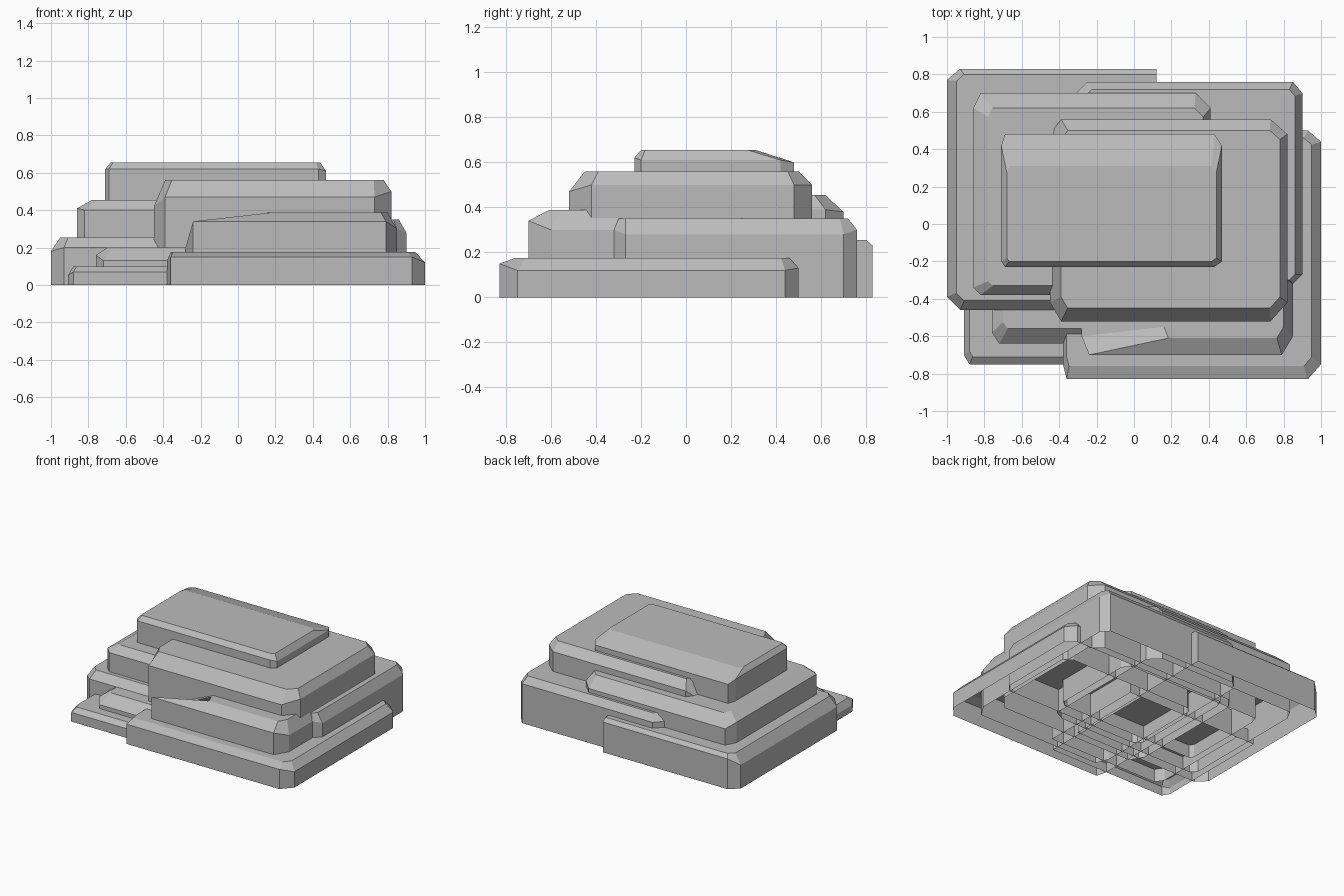
import bpy
import bmesh

cube = bpy.data.objects.get("Cube")
if cube:
    bpy.data.objects.remove(cube, do_unlink=True)

stone = bpy.data.materials.new("grey_stone")
stone.use_nodes = True
stone.diffuse_color = (0.5, 0.5, 0.5, 1)
stone.node_tree.nodes["Principled BSDF"].inputs["Base Color"].default_value = (0.5, 0.5, 0.5, 1)


def ring(bm, left, right, front, back, cut, heights):
    """Rectangle with cut corners, counter-clockwise from the front left.

    heights holds one z per side: left, right, front, back."""
    zl, zr, zf, zb = heights
    cl, cr, cf, cb = cut
    # a side with no inset keeps square corners
    points = [
        (left + cl, front, zf), (right - cr, front, zf),
        (right, front + cf, zr), (right, back - cb, zr),
        (right - cr, back, zb), (left + cl, back, zb),
        (left, back - cb, zl), (left, front + cf, zl),
    ]
    return [bm.verts.new(p) for p in points]


def slab(name, x, y, top, inset, shoulder, cut):
    """Open-bottomed rock shell with upright walls, a sloped shoulder and a flat top.

    inset, shoulder and cut list the left, right, front and back sides."""
    bm = bmesh.new()
    il, ir, jf, jb = inset
    foot = ring(bm, *x, *y, cut, (0, 0, 0, 0))
    rim = ring(bm, *x, *y, cut, shoulder)
    crown = ring(bm, x[0] + il, x[1] - ir, y[0] + jf, y[1] - jb,
                 [c * 0.6 for c in cut], (top,) * 4)
    for low, high in ((foot, rim), (rim, crown)):
        for i in range(8):
            j = (i + 1) % 8
            bm.faces.new((low[i], low[j], high[j], high[i]))
    bm.faces.new(crown)
    bmesh.ops.remove_doubles(bm, verts=bm.verts, dist=0.0005)
    mesh = bpy.data.meshes.new(name)
    bm.to_mesh(mesh)
    bm.free()
    mesh.materials.append(stone)
    obj = bpy.data.objects.new(name, mesh)
    bpy.context.scene.collection.objects.link(obj)
    return obj


# Low slabs around the foot
slab("front_base_slab", (-.38, 1), (-.83, .5), .175,
     (.02, .05, .07, .04), (.13, .12, .15, .13), (.02, .07, .08, .06))
slab("low_front_slab", (-.91, .1), (-.75, .2), .1,
     (.03, 0, .04, 0), (.05, .1, .07, .1), (.03, 0, .05, 0))
slab("small_front_slab", (-.76, .2), (-.64, .2), .2,
     (.06, 0, .08, 0), (.16, .2, .13, .2), (.04, 0, .06, 0))
slab("back_base_slab", (-1, .12), (-.46, .83), .255,
     (.05, 0, .05, .03), (.18, .255, .2, .23), (.07, 0, .07, .06))

# Middle slabs
slab("right_middle_slab", (-.31, .9), (-.32, .76), .35,
     (.05, .04, .02, .04), (.3, .28, .3, .3), (.06, .05, .05, .06))
slab("front_middle_slab", (-.28, .85), (-.7, .29), .388,
     (.44, .05, .09, .02), (.2, .3, .34, .36), (.04, .06, .1, .04))
slab("left_middle_slab", (-.86, .41), (-.38, .7), .455,
     (.08, .04, .05, .08), (.41, .39, .4, .38), (.04, .08, .04, .08))

# Upper slabs
slab("upper_slab", (-.45, .82), (-.52, .56), .56,
     (.06, .04, .07, .06), (.42, .5, .47, .5), (.06, .09, .1, .08))
slab("top_slab", (-.71, .47), (-.23, .48), .655,
     (.03, .03, .03, .17), (.62, .61, .62, .6), (.02, .04, .03, .06))
